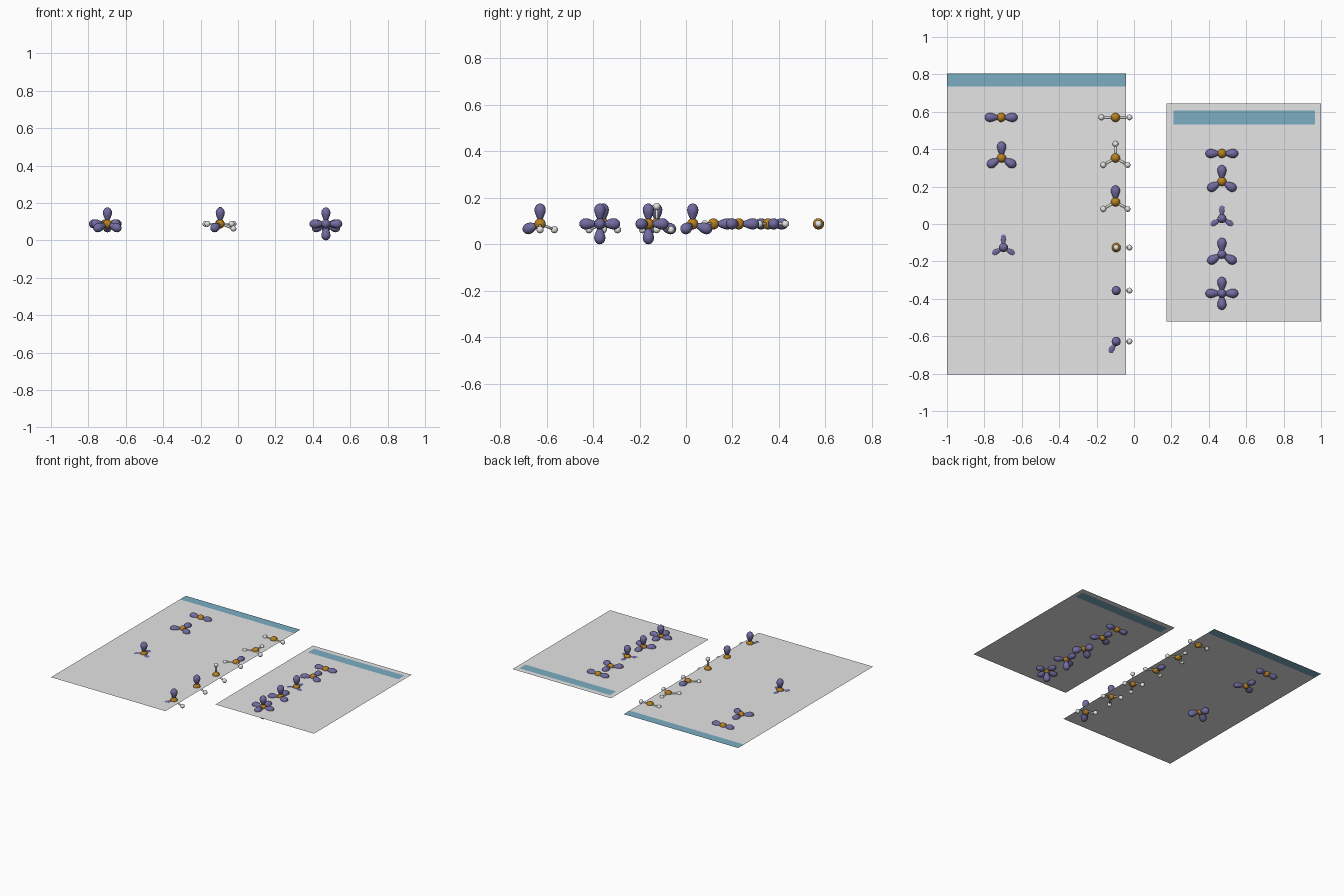
import bpy, bmesh, math
from mathutils import Vector

if "Cube" in bpy.data.objects:
    bpy.data.objects.remove(bpy.data.objects["Cube"])

L = 0.088          # lobe length, also height of the sheets and molecule centres
BOND = 0.075       # centre-to-centre bond length


def material(name, rgb):
    m = bpy.data.materials.new(name)
    m.diffuse_color = (*rgb, 1)
    m.use_nodes = True
    m.node_tree.nodes["Principled BSDF"].inputs["Base Color"].default_value = m.diffuse_color
    return m


GREY = material("sheet grey", (0.78, 0.78, 0.78))
TEAL = material("header teal", (0.20, 0.42, 0.54))
PURPLE = material("lobe purple", (0.165, 0.15, 0.35))
ORANGE = material("centre orange", (0.48, 0.22, 0.015))
WHITE = material("outer atom white", (0.78, 0.78, 0.76))


def finish(name, bm, mats, smooth=True):
    me = bpy.data.meshes.new(name)
    for f in bm.faces:
        f.smooth = smooth
    bm.to_mesh(me)
    bm.free()
    for m in mats:
        me.materials.append(m)
    return me


def lathe(name, profile, mat, steps=24):
    """Revolve (radius, height) points about z."""
    bm = bmesh.new()
    vs = [bm.verts.new((r, 0, z)) for r, z in profile]
    es = [bm.edges.new(p) for p in zip(vs, vs[1:])]
    bmesh.ops.spin(bm, geom=vs + es, cent=(0, 0, 0), axis=(0, 0, 1),
                   angle=2 * math.pi, steps=steps)
    bmesh.ops.remove_doubles(bm, verts=bm.verts, dist=1e-5)
    bmesh.ops.recalc_face_normals(bm, faces=bm.faces)
    return finish(name, bm, [mat])


def ball(name, radius, mat):
    bm = bmesh.new()
    bmesh.ops.create_uvsphere(bm, u_segments=24, v_segments=14, radius=radius)
    return finish(name, bm, [mat])


def place(name, me, loc, direction=None):
    ob = bpy.data.objects.new(name, me)
    ob.location = loc
    if direction:
        ob.rotation_euler = Vector(direction).to_track_quat('Z', 'Y').to_euler()
    bpy.context.collection.objects.link(ob)


def sheet(name, xs, ys, header):
    """Flat sheet cut along xs and ys; the cell at index header is teal."""
    bm = bmesh.new()
    g = [[bm.verts.new((x, y, L)) for y in ys] for x in xs]
    for i in range(len(xs) - 1):
        for j in range(len(ys) - 1):
            f = bm.faces.new((g[i][j], g[i + 1][j], g[i + 1][j + 1], g[i][j + 1]))
            f.material_index = int((i, j) == header)
    place(name, finish(name, bm, [GREY, TEAL], False), (0, 0, 0))


# Two flat sheets with header bands
sheet("left_sheet", [-1, -0.043], [-0.805, 0.735, 0.805], (0, 1))
sheet("right_sheet", [0.175, 0.211, 0.968, 1], [-0.521, 0.533, 0.606, 0.644], (1, 1))

# Shared part meshes
LOBE = lathe("lobe", [(0, 0), (.006, .01), (.011, .02), (.0175, .035), (.0225, .048),
                      (.0243, .060), (.0225, .071), (.0165, .0805), (.0085, .0862), (0, L)], PURPLE)
STICK = lathe("bond", [(0, 0), (.006, 0), (.006, BOND), (0, BOND)], WHITE, 16)
CENTRE = ball("centre_atom", 0.024, ORANGE)
OUTER = ball("outer_atom", 0.0155, WHITE)


def ring(start, count, dz=0.0):
    """Directions spread evenly around z, tilted by dz."""
    h = math.sqrt(1 - dz * dz)
    return [(h * math.cos(math.radians(start + k * 360 / count)),
             h * math.sin(math.radians(start + k * 360 / count)), dz) for k in range(count)]


UP, DOWN = (0, 0, 1), (0, 0, -1)
LINE = ring(0, 2)
TRI = ring(90, 3)
TETRA = [UP] + ring(90, 3, -1 / 3)
TETRA_SIDE = [UP] + ring(0, 3, -1 / 3)
BIPYRAMID = [UP, DOWN] + TRI
OCTA = [UP, DOWN] + ring(0, 4)


def molecule(name, x, y, dirs, kinds):
    """kinds: one letter per direction, l = lobe, a = bonded atom."""
    c = Vector((x, y, L))
    place(name + "_centre", CENTRE, c)
    for d, k in zip(dirs, kinds):
        if k == "l":
            place(name + "_lobe", LOBE, c, d)
        else:
            place(name + "_bond", STICK, c, d)
            place(name + "_outer_atom", OUTER, c + Vector(d) * BOND)


# Left column: lobes only
molecule("left_linear", -0.71, 0.57, LINE, "ll")
molecule("left_trigonal", -0.708, 0.353, TRI, "lll")
molecule("left_tetrahedral", -0.698, -0.126, TETRA, "llll")

# Middle column: bonded atoms and lobes
molecule("mid_linear", -0.099, 0.57, LINE, "aa")
molecule("mid_trigonal", -0.099, 0.353, TRI, "aaa")
molecule("mid_bent", -0.099, 0.118, TRI, "laa")
molecule("mid_tetrahedral", -0.095, -0.126, TETRA_SIDE, "aaaa")
molecule("mid_pyramidal", -0.095, -0.356, TETRA_SIDE, "laaa")
molecule("mid_two_lobe", -0.095, -0.628, TETRA_SIDE, "laal")

# Right column: lobes only
molecule("right_linear", 0.47, 0.377, LINE, "ll")
molecule("right_trigonal", 0.47, 0.227, TRI, "lll")
molecule("right_tetrahedral", 0.47, 0.029, TETRA, "llll")
molecule("right_bipyramidal", 0.47, -0.162, BIPYRAMID, "lllll")
molecule("right_octahedral", 0.47, -0.371, OCTA, "llllll")
